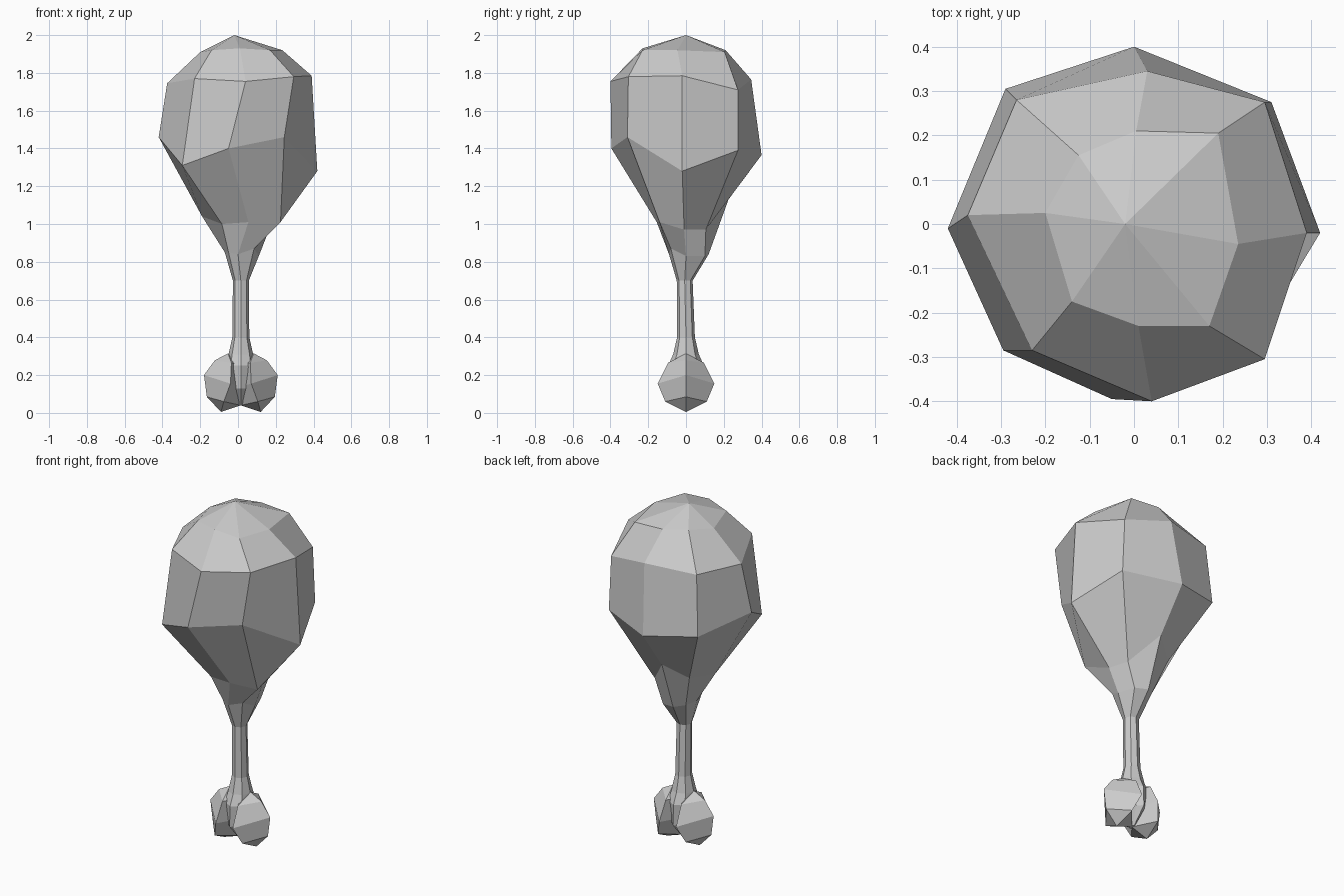
import bpy
import bmesh
from math import cos, sin, pi

default = bpy.data.objects.get("Cube")
if default:
    bpy.data.objects.remove(default, do_unlink=True)

# Single matte material
grey = bpy.data.materials.new("plain grey")
grey.use_nodes = True
colour = (0.6, 0.6, 0.6, 1)
grey.diffuse_color = colour
grey.node_tree.nodes["Principled BSDF"].inputs["Base Color"].default_value = colour


def ellipse(cx, cy, z, rx, ry, sides=8):
    """Horizontal ring starting at the -x side, running past the front."""
    angles = [pi + 2 * pi * i / sides for i in range(sides)]
    return [(cx + rx * cos(a), cy + ry * sin(a), z) for a in angles]


def loft(name, rings):
    """Skin a stack of rings; a one-point ring closes the end to a tip."""
    bm = bmesh.new()
    loops = [[bm.verts.new(p) for p in ring] for ring in rings]
    for low, high in zip(loops, loops[1:]):
        count = max(len(low), len(high))
        for i in range(count):
            j = (i + 1) % count
            if len(low) == 1:
                bm.faces.new((low[0], high[j], high[i]))
            elif len(high) == 1:
                bm.faces.new((low[i], low[j], high[0]))
            else:
                bm.faces.new((low[i], low[j], high[j], high[i]))
    for end in (loops[0], loops[-1]):
        if len(end) > 2:
            bm.faces.new(end)
    bmesh.ops.recalc_face_normals(bm, faces=bm.faces)
    mesh = bpy.data.meshes.new(name)
    bm.to_mesh(mesh)
    bm.free()
    mesh.materials.append(grey)
    obj = bpy.data.objects.new(name, mesh)
    bpy.context.collection.objects.link(obj)
    return obj


# Meat: uneven eight-sided rings, from the neck up to the crown
neck = [(-.07, 0, .85), (-.05, -.07, .85), (0, -.09, .84), (.085, -.08, .87),
        (.11, 0, .83), (.08, .1, .83), (0, .12, .84), (-.055, .08, .85)]
lower = [(-.19, 0, 1.04), (-.085, -.13, 1), (.055, -.155, 1.01), (.225, -.14, 1.01),
         (.165, -.01, .97), (.13, .105, .97), (0, .225, 1.13), (-.12, .14, 1.05)]
widest = [(-.42, -.01, 1.46), (-.295, -.285, 1.31), (-.05, -.395, 1.4), (.245, -.31, 1.46),
          (.42, -.02, 1.28), (.31, .275, 1.39), (0, .4, 1.365), (-.29, .305, 1.4)]
shoulder = [(-.375, .02, 1.745), (-.23, -.285, 1.77), (.04, -.4, 1.755), (.295, -.305, 1.78),
            (.39, -.02, 1.785), (.295, .275, 1.71), (.03, .345, 1.765), (-.265, .28, 1.75)]
crown = [(-.2, .025, 1.91), (-.14, -.175, 1.92), (.01, -.23, 1.93), (.17, -.23, 1.92),
         (.235, -.045, 1.92), (.19, .205, 1.91), (.005, .21, 1.92), (-.125, .155, 1.93)]
shaft_top = ellipse(.015, -.007, .7, .042, .042)
loft("meat", [shaft_top, neck, lower, widest, shoulder, crown, [(-.02, 0, 2)]])

# Bone shaft: slim, flaring out into the saddle between the knobs
loft("bone_shaft", [
    ellipse(.015, 0, .04, .01, .02),
    ellipse(.015, 0, .13, .04, .1),
    ellipse(.015, 0, .25, .075, .095),
    ellipse(.015, 0, .31, .065, .068),
    ellipse(.015, 0, .4, .045, .047),
    shaft_top,
])

# Bone knobs: faceted four-sided lumps, mirrored about the shaft
# Each level: inner offset, outer offset, front offset, depth, inner/front/outer height
levels = [
    (0, .18, .09, .11, .04, .06, .085),
    (0, .195, .055, .15, .14, .155, .2),
    (0, .138, .05, .095, .26, .265, .278),
]
for side, label in ((1, "left"), (-1, "right")):
    rings = [[(.015 + side * .105, 0, .005)]]
    for inner, outer, front, depth, zi, zf, zo in levels:
        rings.append([(.015 + side * x, y, z) for x, y, z in (
            (inner, 0, zi), (front, -depth, zf), (outer, 0, zo), (front, depth, zf))])
    rings.append([(.015 + side * .068, 0, .315)])
    loft(label + "_knob", rings)
